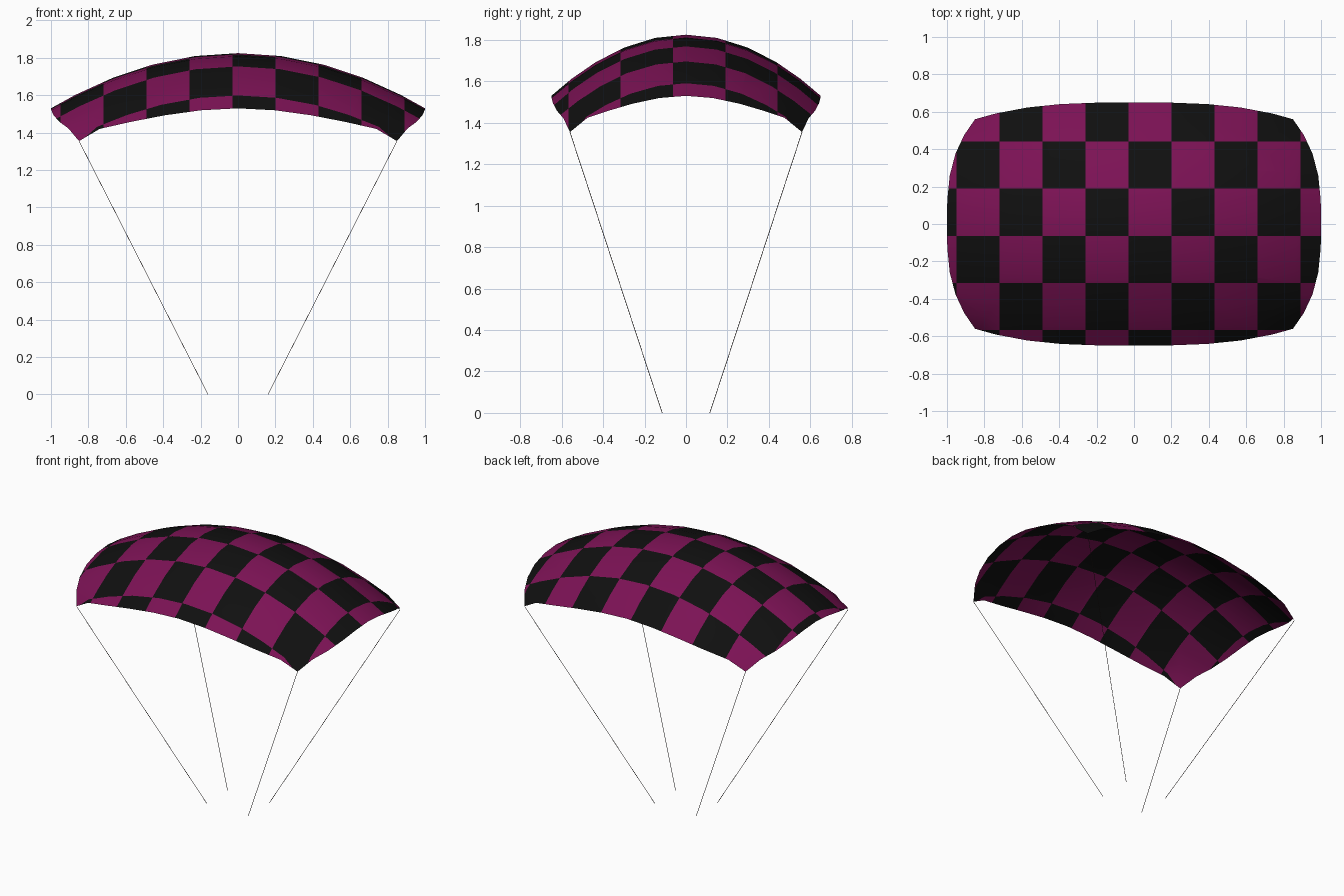
import bpy, bmesh, math
from mathutils import Vector

if "Cube" in bpy.data.objects:
    bpy.data.objects.remove(bpy.data.objects["Cube"])


def material(name, rgb):
    m = bpy.data.materials.new(name)
    m.diffuse_color = (*rgb, 1)
    m.use_nodes = True
    m.node_tree.nodes["Principled BSDF"].inputs["Base Color"].default_value = m.diffuse_color
    return m


purple = material("plum fabric", (0.2, 0.006, 0.09))
black = material("black fabric", (0.005, 0.005, 0.005))
cord = material("dark cord", (0.03, 0.02, 0.018))

CELL_X, CELL_Y = 0.23, 0.2525      # checker cell size
OFF_X, OFF_Y = -0.03, -0.063       # checker origin


def canopy_point(u, v):
    """Bulged rectangle draped over a paraboloid, corners pulled down."""
    x = u * (1 - 0.15 * abs(v) ** 3)
    y = v * (0.65 - 0.09 * abs(u) ** 3)
    z = 1.825 - 0.295 * (x * x + (y / 0.65) ** 2)
    if abs(u) == 1 and abs(v) == 1:
        z -= 0.038
    return Vector((x, y, z))


# Canopy sheet
half_u = [0.23, 0.46, 0.67, 0.87, 1]
half_v = [0.23, 0.46, 0.67, 0.85, 1]
us = [-a for a in reversed(half_u)] + [0] + half_u
vs = [-a for a in reversed(half_v)] + [0] + half_v
bm = bmesh.new()
grid = [[bm.verts.new(canopy_point(u, v)) for u in us] for v in vs]
for j in range(len(vs) - 1):
    for i in range(len(us) - 1):
        bm.faces.new((grid[j][i], grid[j][i + 1], grid[j + 1][i + 1], grid[j + 1][i]))


# Cut the checker lines through the sheet
def cut(co, no):
    bmesh.ops.bisect_plane(bm, geom=bm.verts[:] + bm.edges[:] + bm.faces[:],
                           dist=1e-5, plane_co=co, plane_no=no)


for k in range(-5, 6):
    cut((OFF_X + k * CELL_X, 0, 0), (1, 0, 0))
for k in range(-3, 4):
    cut((0, OFF_Y + k * CELL_Y, 0), (0, 1, 0))

# Colour alternate cells
for f in bm.faces:
    c = f.calc_center_median()
    i = math.floor((c.x - OFF_X) / CELL_X)
    j = math.floor((c.y - OFF_Y) / CELL_Y)
    f.material_index = (i + j) % 2
    f.smooth = True
bm.normal_update()
mesh = bpy.data.meshes.new("canopy")
bm.to_mesh(mesh)
bm.free()
mesh.materials.append(purple)
mesh.materials.append(black)
bpy.context.collection.objects.link(bpy.data.objects.new("canopy", mesh))

# Four suspension lines from the corners
for sx, sname in ((-1, "left"), (1, "right")):
    for sy, yname in ((-1, "front"), (1, "back")):
        a = Vector((sx * 0.16, sy * 0.115, 0))
        b = canopy_point(sx, sy)
        d = b - a
        bpy.ops.mesh.primitive_cylinder_add(vertices=6, radius=0.0015, depth=d.length,
                                            location=(a + b) / 2)
        ob = bpy.context.object
        ob.rotation_euler = d.to_track_quat('Z', 'Y').to_euler()
        ob.name = f"line_{yname}_{sname}"
        ob.data.materials.append(cord)
